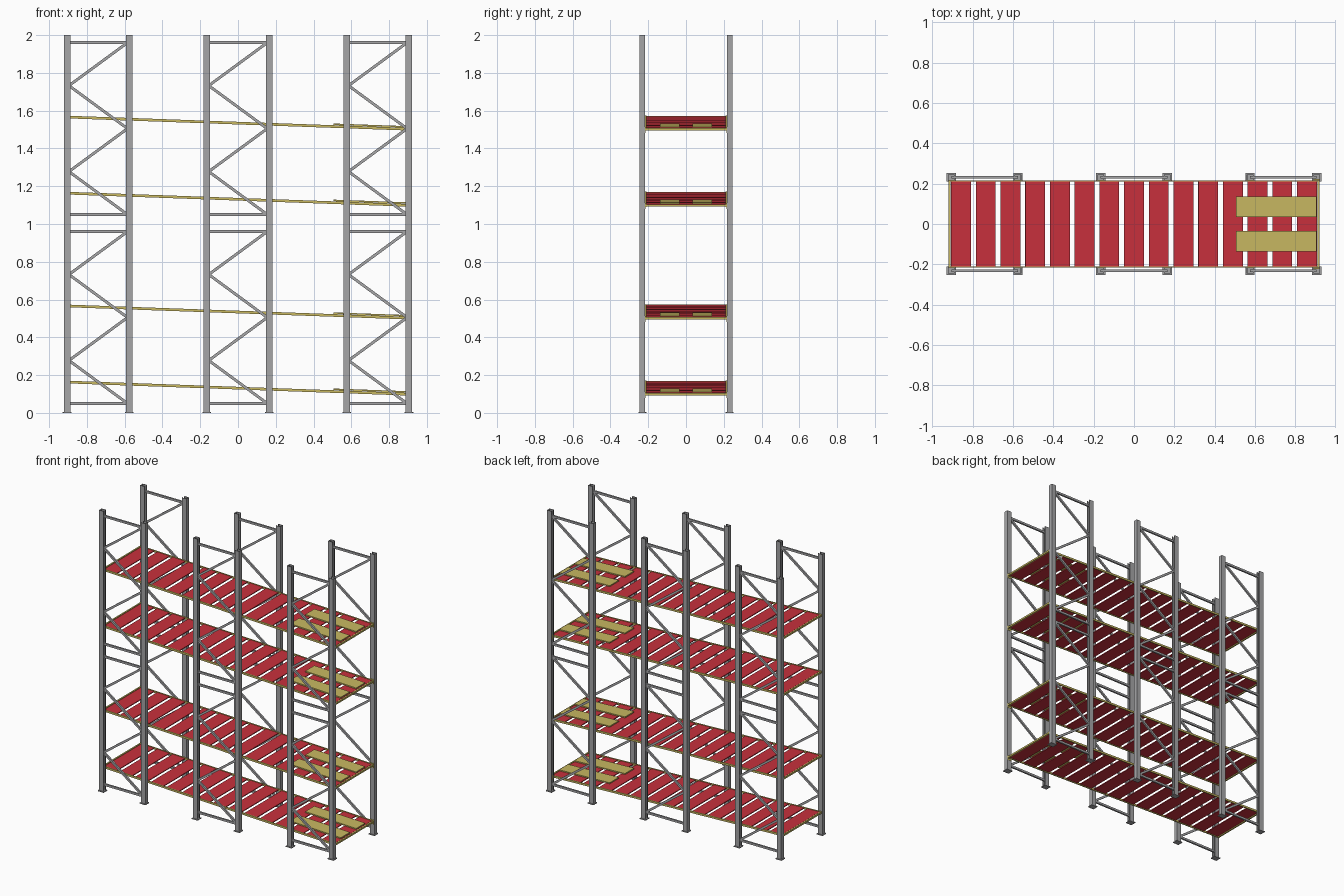
import bpy, bmesh, math
from mathutils import Matrix, Vector

cube = bpy.data.objects.get("Cube")
if cube:
    bpy.data.objects.remove(cube, do_unlink=True)


def material(name, rgb):
    m = bpy.data.materials.new(name)
    m.use_nodes = True
    m.diffuse_color = (*rgb, 1)
    m.node_tree.nodes["Principled BSDF"].inputs["Base Color"].default_value = (*rgb, 1)
    return m


steel = material("grey steel", (0.38, 0.38, 0.39))
red = material("red panel", (0.58, 0.03, 0.045))
yellow = material("yellow paint", (0.58, 0.48, 0.12))


def box(bm, center, size, angle=0):
    """Box turned about the y axis."""
    mat = (Matrix.Translation(center) @ Matrix.Rotation(angle, 4, 'Y')
           @ Matrix.Diagonal((*size, 1)))
    bmesh.ops.create_cube(bm, size=1, matrix=mat)


def finish(bm, name, mat):
    mesh = bpy.data.meshes.new(name)
    bm.to_mesh(mesh)
    bm.free()
    mesh.materials.append(mat)
    return mesh


def place(mesh, name, loc, angle=0):
    ob = bpy.data.objects.new(name, mesh)
    ob.location = loc
    ob.rotation_euler.y = angle
    bpy.context.collection.objects.link(ob)


def bar(bm, a, b, width, depth):
    """Straight brace between two (x, z) points."""
    d = Vector((b[0] - a[0], b[1] - a[1]))
    mid = ((a[0] + b[0]) / 2, 0, (a[1] + b[1]) / 2)
    box(bm, mid, (d.length, depth, width), -math.atan2(d.y, d.x))


HALF = 0.165      # half the distance between the posts of a frame
FRAME_Y = 0.231

# Upright frame: two lipped channel posts with foot plates
bm = bmesh.new()
for s in (-1, 1):
    x = s * HALF
    box(bm, (x + s * 0.015, 0, 1), (0.004, 0.03, 2))
    for t in (-1, 1):
        box(bm, (x, t * 0.0135, 1), (0.034, 0.003, 2))
        box(bm, (x - s * 0.0155, t * 0.0105, 1), (0.003, 0.009, 2))
    box(bm, (x, 0, 0.003), (0.046, 0.042, 0.006))
posts = finish(bm, "upright_posts", steel)

# Zigzag bracing, two bays one above the other
bm = bmesh.new()
for base in (0.05, 1.05):
    step = 0.91 / 4
    for z in (base, base + 0.91):
        bar(bm, (-HALF, z), (HALF, z), 0.015, 0.012)
    for i in range(4):
        s = 1 if i % 2 == 0 else -1
        bar(bm, (s * 0.155, base + i * step), (-s * 0.155, base + (i + 1) * step), 0.015, 0.012)
braces = finish(bm, "bracing", steel)

for bay, x in (("left", 0.74), ("middle", 0), ("right", -0.74)):
    for side, y in (("front", -FRAME_Y), ("back", FRAME_Y)):
        place(posts, f"{side}_{bay}_posts", (x, y, 0))
        place(braces, f"{side}_{bay}_bracing", (x, y, 0))

# Shelf slats
bm = bmesh.new()
for i in range(15):
    box(bm, ((i - 7) * 0.1225, 0, 0), (0.098, 0.42, 0.006))
slats = finish(bm, "slats", red)

# Shelf border: side rails, end beams and corner brackets
bm = bmesh.new()
for s in (-1, 1):
    box(bm, (0, s * 0.213, -0.001), (1.84, 0.007, 0.014))
    box(bm, (s * 0.915, 0, -0.001), (0.01, 0.42, 0.012))
    box(bm, (0.905, s * 0.218, -0.005), (0.03, 0.008, 0.032))
rails = finish(bm, "shelf_rails", yellow)

# Pair of loading plates at the low end
bm = bmesh.new()
for s in (-1, 1):
    box(bm, (0.705, s * 0.086, 0.011), (0.4, 0.102, 0.008))
plates = finish(bm, "loading_plates", yellow)

TILT = math.atan(0.0357)
for n, z in enumerate((0.132, 0.535, 1.132, 1.535), 1):
    for mesh in (slats, rails, plates):
        place(mesh, f"shelf_{n}_{mesh.name}", (0, 0, z), TILT)
